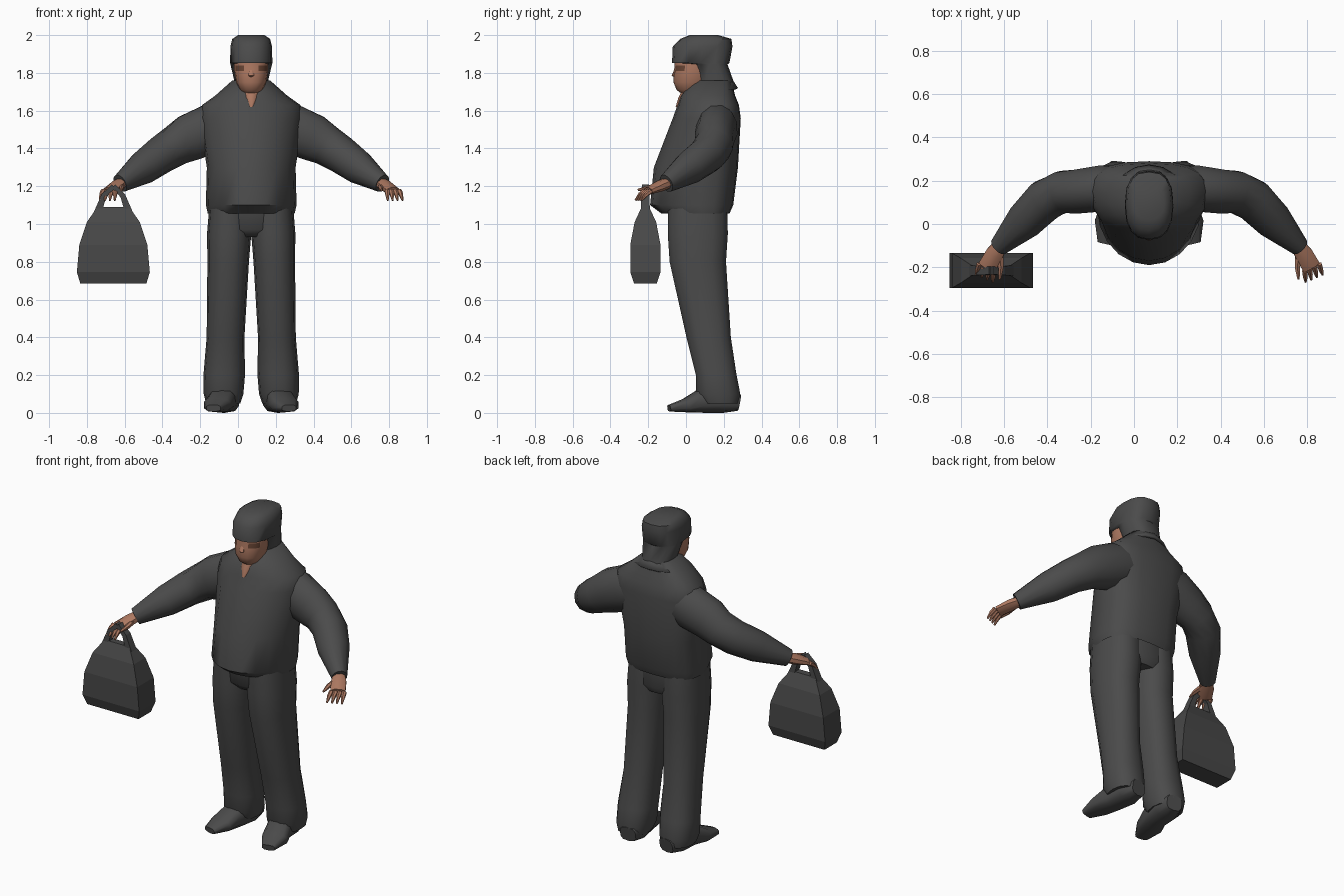
import bpy, bmesh
from math import sin, cos, pi, copysign
from mathutils import Vector

if "Cube" in bpy.data.objects:
    bpy.data.objects.remove(bpy.data.objects["Cube"])

MID = .07  # body centre line


def material(name, red, green, blue):
    colour = (red, green, blue, 1)
    made = bpy.data.materials.new(name)
    made.use_nodes = True
    made.diffuse_color = colour
    shader = made.node_tree.nodes["Principled BSDF"]
    shader.inputs["Base Color"].default_value = colour
    shader.inputs["Roughness"].default_value = .9
    return made


CLOTH = material("charcoal cloth", .07, .07, .07)
BAG = material("dark bag plastic", .065, .065, .065)
SKIN = material("skin", .42, .19, .12)
SHADE = material("brown eye area", .14, .06, .035)


def power(value, exponent):
    return copysign(abs(value) ** exponent, value)


def circle(count, phase=0):
    """Cosine and sine pairs around a full turn."""
    angles = [2 * pi * (i + phase) / count for i in range(count)]
    return [(cos(a), sin(a)) for a in angles]


def join_rings(name, rings, materials, smooth=True, closed=True):
    """Join rings of points into one surface, capped when closed."""
    bm = bmesh.new()
    rows = [[bm.verts.new(point) for point in ring] for ring in rings]
    count = len(rows[0])
    for lower, upper in zip(rows, rows[1:]):
        for i in range(count if closed else count - 1):
            j = (i + 1) % count
            bm.faces.new((lower[i], lower[j], upper[j], upper[i]))
    if closed:
        bm.faces.new(rows[0])
        bm.faces.new(rows[-1])
    bmesh.ops.recalc_face_normals(bm, faces=bm.faces[:])
    mesh = bpy.data.meshes.new(name)
    bm.to_mesh(mesh)
    bm.free()
    for entry in materials:
        mesh.materials.append(entry)
    part = bpy.data.objects.new(name, mesh)
    bpy.context.collection.objects.link(part)
    if smooth:
        bpy.ops.object.select_all(action="DESELECT")
        part.select_set(True)
        bpy.context.view_layer.objects.active = part
        bpy.ops.object.shade_smooth_by_angle(angle=.9)
    return part


def stack(name, sections, materials, count=16, front=.9, back=.8, split=.5,
          centre=lambda z: MID):
    """Horizontal sections: height, half width, front y, back y."""
    rings = []
    for z, half_width, near, far in sections:
        middle = near + (far - near) * split
        ring = []
        for c, s in circle(count):
            exponent = front if s < 0 else back
            reach = far - middle if s > 0 else middle - near
            ring.append((centre(z) + half_width * power(c, exponent),
                         middle + reach * power(s, exponent), z))
        rings.append(ring)
    return join_rings(name, rings, materials, True)


def tube(name, path, widths, heights, base_material, count=8, exponent=1.0, smooth=True):
    """Sections square to a path, each with a half width and half height."""
    points = [Vector(point) for point in path]
    rings = []
    for k, (point, width, height) in enumerate(zip(points, widths, heights)):
        ahead = points[min(k + 1, len(points) - 1)]
        behind = points[max(k - 1, 0)]
        along = (ahead - behind).normalized()
        across = along.cross(Vector((0, 0, 1))).normalized()
        upward = across.cross(along)
        rings.append([point + across * width * power(c, exponent)
                      + upward * height * power(s, exponent)
                      for c, s in circle(count, .5)])
    return join_rings(name, rings, [base_material], smooth)


# Jacket with a full belly and a gathered hem
stack("jacket", [
    (1.09, .2, -.09, .2), (1.055, .23, -.13, .23), (1.1, .24, -.19, .25),
    (1.3, .235, -.17, .275), (1.56, .275, -.07, .29), (1.63, .26, -.045, .28),
    (1.68, .19, -.03, .26), (1.76, .1, .03, .24)], [CLOTH], 20, 1, .75, .6)

# Turned down collar, open at the throat
inner, outer = [], []
for step in range(15):
    angle = -pi / 2 + .35 + (2 * pi - .7) * step / 14
    c, s = cos(angle), sin(angle)
    inner.append((MID + .1 * c, .12 + .12 * s, 1.745 + .03 * s))
    outer.append((MID + .165 * c, .12 + .155 * s, 1.695 + .025 * s))
collar = join_rings("collar", [inner, outer], [CLOTH], True, False)
collar.modifiers.new("thickness", "SOLIDIFY").thickness = .014

# Throat, face with darker eye area, and hood with a brim
stack("throat", [(1.62, .015, -.055, .1), (1.67, .05, -.04, .1), (1.75, .06, 0, .1)], [SKIN])
face = stack("face", [
    (1.68, .03, -.01, .1), (1.71, .06, -.05, .1), (1.75, .08, -.066, .12),
    (1.81, .09, -.064, .13), (1.84, .09, -.06, .13), (1.87, .09, -.06, .13)], [SKIN, SHADE])
for polygon in face.data.polygons:
    x, y, z = polygon.center
    if 1.81 < z < 1.84 and y < 0 and abs(x - MID) > .025:
        polygon.material_index = 1
tube("nose", [(MID, -.05, 1.825), (MID, -.066, 1.785), (MID, -.058, 1.77)],
     (.01, .016, .012), (.008, .012, .006), SKIN)
stack("hood", [
    (1.7, .1, .06, .25), (1.76, .09, .045, .25), (1.845, .11, .025, .22),
    (1.853, .112, -.074, .23), (1.94, .11, -.07, .246), (1.98, .1, -.03, .24),
    (2, .07, .02, .17)], [CLOTH], 16, .85, .75)

# Seat of the trousers
stack("trouser_seat", [(.93, .16, -.05, .2), (.97, .21, -.09, .22), (1.1, .21, -.1, .22)],
      [CLOTH])

for side, word in ((1, "left"), (-1, "right")):
    def at(out, y, z):
        return (MID + side * out, y, z)

    # Baggy trouser leg, closing slightly toward the hip
    stack(word + "_trouser_leg", [
        (.05, .09, .08, .28), (.1, .105, .05, .29), (.2, .11, .05, .27),
        (.4, .1, 0, .24), (.8, .11, -.09, .215), (.95, .117, -.1, .225),
        (1.1, .11, -.1, .22)], [CLOTH], 14, .85, .85,
        centre=lambda z: MID + side * (.15 - .035 * z))

    # Shoe turned slightly outward
    tube(word + "_shoe", [at(.13, .28, .055), at(.14, .2, .07), at(.155, .08, .065),
                          at(.18, 0, .04), at(.2, -.09, .025)],
         (.05, .08, .07, .075, .04), (.045, .07, .065, .038, .018), CLOTH, 10, .7)

    # Sleeve bending forward at the elbow
    tube(word + "_sleeve", [at(.1, .165, 1.535), at(.21, .165, 1.505), at(.33, .15, 1.455),
                            at(.4, .148, 1.415), at(.48, .11, 1.365), at(.57, .02, 1.3),
                            at(.695, -.105, 1.215)],
         (.1, .11, .105, .1, .1, .09, .045), (.12, .135, .128, .11, .1, .09, .05), CLOTH, 12)

    # Palm, four fingers and thumb
    tube(word + "_palm", [at(.68, -.09, 1.22), at(.715, -.14, 1.2), at(.75, -.2, 1.175)],
         (.034, .045, .046), (.03, .03, .02), SKIN)
    for k in range(4):
        base = Vector(at(.785 - .022 * k, -.185 - .011 * k, 1.175))
        tip = base + Vector((side * (.016 - .004 * k), -.05, -.05))
        knuckle = base.lerp(tip, .5) + Vector((0, 0, .006))
        sizes = (.014, .012, .005)
        tube(f"{word}_finger_{k + 1}", [base, knuckle, tip], sizes, sizes, SKIN, 6)
    sizes = (.018, .014, .006)
    tube(word + "_thumb", [at(.69, -.13, 1.2), at(.685, -.2, 1.19), at(.69, -.255, 1.18)],
         sizes, sizes, SKIN, 6)

# Carrier bag: faceted box sections tapering to the mouth
BAG_X, BAG_Y = -.66, -.215
bag_rings = []
for z, half_length, half_depth in ((.685, .175, .06), (.745, .193, .08), (.89, .18, .08),
                                   (1.01, .14, .057), (1.09, .085, .02)):
    bag_rings.append([(BAG_X + half_length * sx, BAG_Y + half_depth * sy, z)
                      for sx, sy in ((-1, -1), (1, -1), (1, 1), (-1, 1))])
join_rings("carrier_bag", bag_rings, [BAG], False)

# Bag straps meeting in the hand
grip = (BAG_X, BAG_Y, 1.2)
for side, word in ((-1, "outer"), (1, "inner")):
    tube(word + "_bag_strap", [(BAG_X + side * .09, BAG_Y, 1.04),
                               (BAG_X + side * .05, BAG_Y, 1.15), grip],
         (.035, .03, .026), (.03, .02, .018), BAG, 4, 1.0, False)
